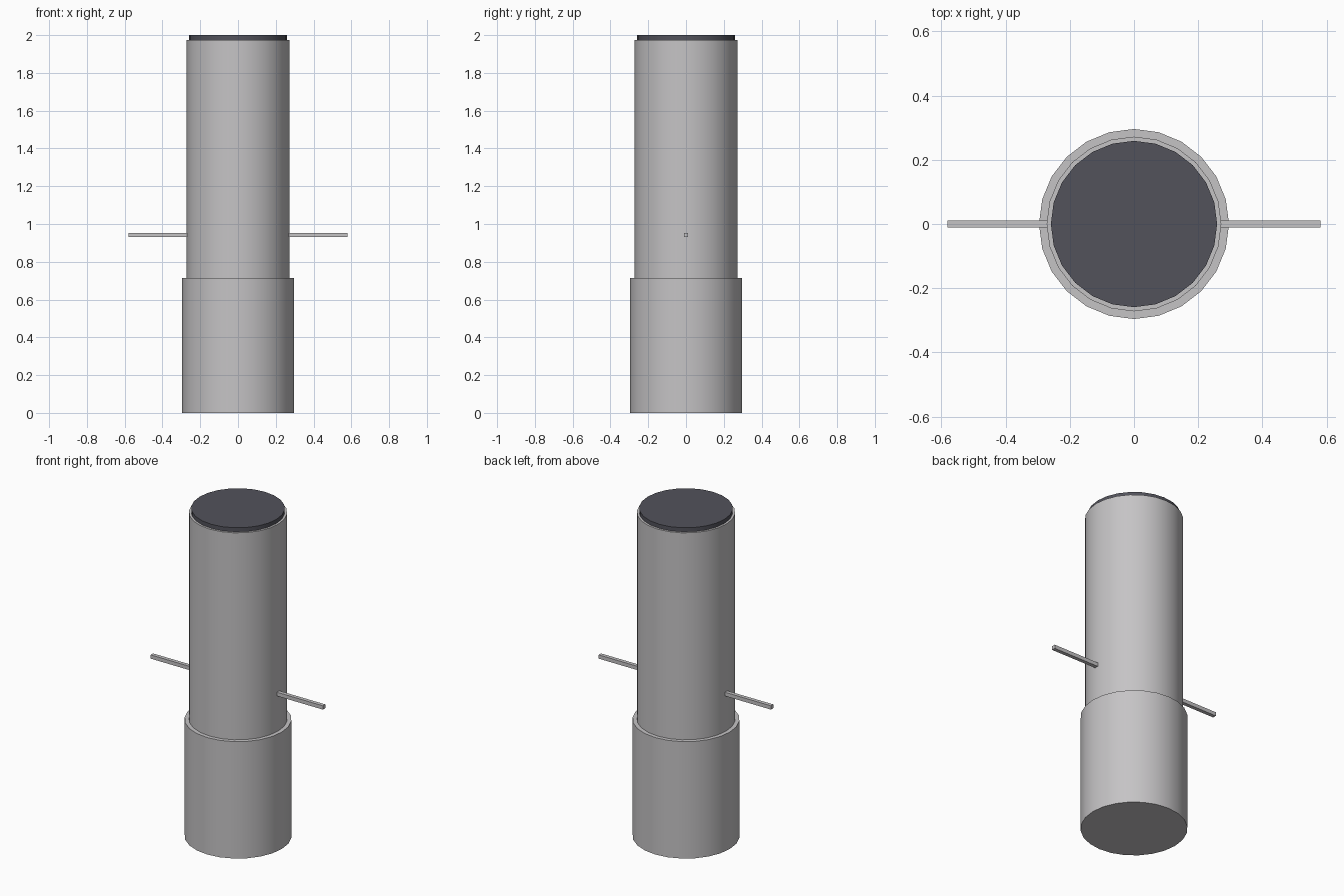
import bpy
import math

if "Cube" in bpy.data.objects:
    bpy.data.objects.remove(bpy.data.objects["Cube"])


def material(name, rgb):
    m = bpy.data.materials.new(name)
    m.diffuse_color = (*rgb, 1)
    m.use_nodes = True
    m.node_tree.nodes["Principled BSDF"].inputs["Base Color"].default_value = m.diffuse_color
    return m


grey = material("light_grey", (0.56, 0.55, 0.56))
dark = material("dark_slate", (0.085, 0.085, 0.105))


def cylinder(name, radius, z0, z1, mat):
    bpy.ops.mesh.primitive_cylinder_add(vertices=24, radius=radius, depth=z1 - z0,
                                        location=(0, 0, (z0 + z1) / 2))
    ob = bpy.context.object
    ob.name = name
    ob.data.materials.append(mat)
    bpy.ops.object.shade_smooth_by_angle(angle=math.radians(30))


# Stacked body: wide base sleeve, main tube, dark end cap
cylinder("base_sleeve", 0.296, 0, 0.713, grey)
cylinder("main_tube", 0.272, 0.70, 1.975, grey)
cylinder("end_cap", 0.259, 1.96, 2.0, dark)

# Thin square side rods, one on each side of the tube
for side, label in ((-1, "left"), (1, "right")):
    x0, x1 = 0.26, 0.581
    bpy.ops.mesh.primitive_cube_add(size=1, location=(side * (x0 + x1) / 2, 0, 0.942))
    rod = bpy.context.object
    rod.name = label + "_rod"
    rod.scale = (x1 - x0, 0.023, 0.023)
    bpy.ops.object.transform_apply(location=False, rotation=False, scale=True)
    rod.data.materials.append(grey)
